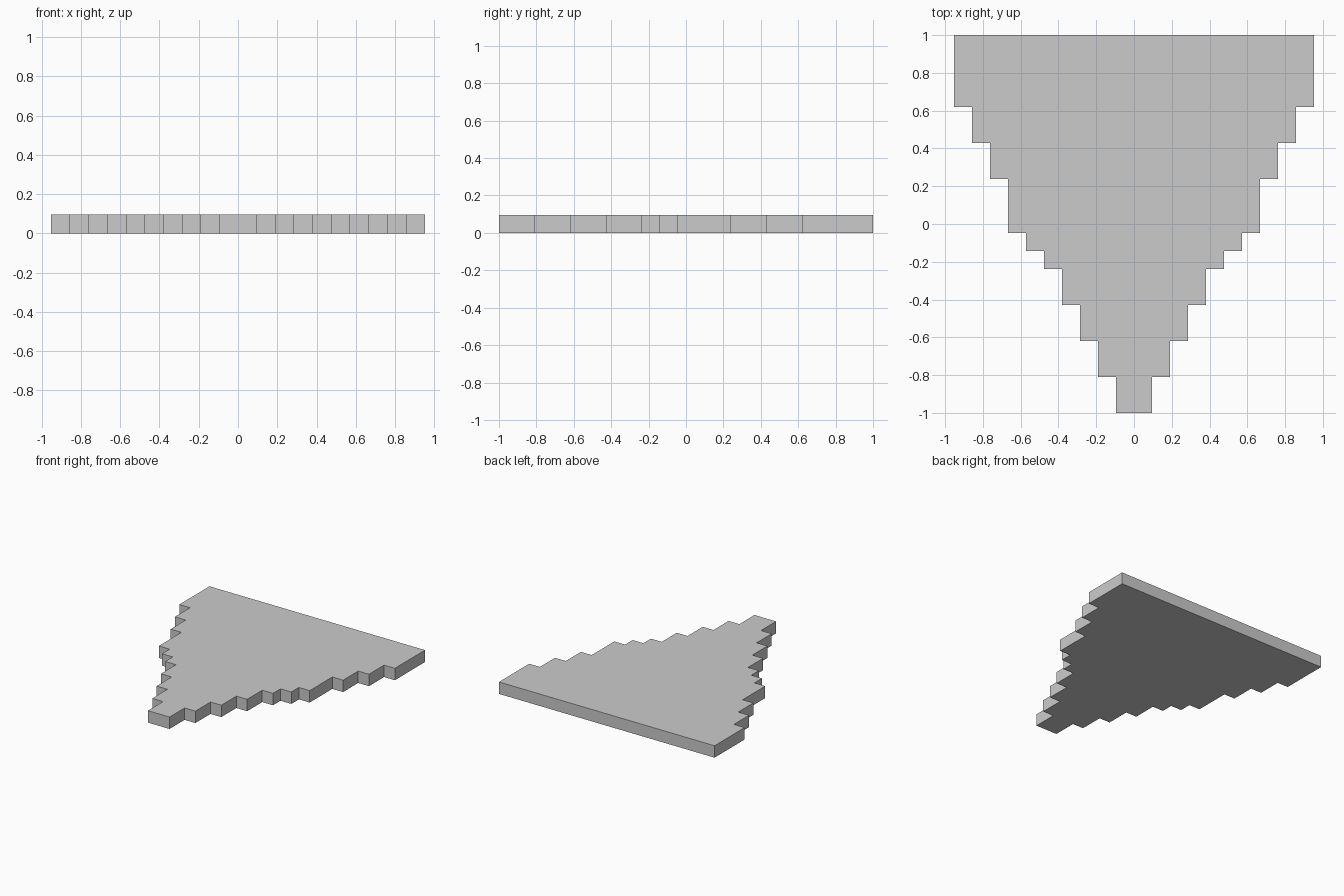
import bpy
import bmesh

if "Cube" in bpy.data.objects:
    bpy.data.objects.remove(bpy.data.objects["Cube"])

U = 2 / 21  # one grid cell; the plate is 21 cells long and one cell thick

# Length in cells of each step, from the front tip to the back;
# each step is one cell wider per side than the one before
step_lengths = [2, 2, 2, 2, 1, 1, 3, 2, 2, 4]

# Right-hand staircase outline
right = []
y = -1.0
for i, n in enumerate(step_lengths, start=1):
    right.append((i * U, y))
    y += n * U
    right.append((i * U, y))

# Mirror to close the outline
outline = right + [(-px, py) for px, py in reversed(right)]

# Extrude the outline into a flat plate
bm = bmesh.new()
base = bm.faces.new([bm.verts.new((px, py, 0)) for px, py in outline])
top = bmesh.ops.extrude_face_region(bm, geom=[base], use_keep_orig=True)
verts = [g for g in top["geom"] if isinstance(g, bmesh.types.BMVert)]
bmesh.ops.translate(bm, verts=verts, vec=(0, 0, U))
bmesh.ops.recalc_face_normals(bm, faces=bm.faces)

mesh = bpy.data.meshes.new("stepped_plate")
bm.to_mesh(mesh)
bm.free()
plate = bpy.data.objects.new("stepped_plate", mesh)
bpy.context.collection.objects.link(plate)
